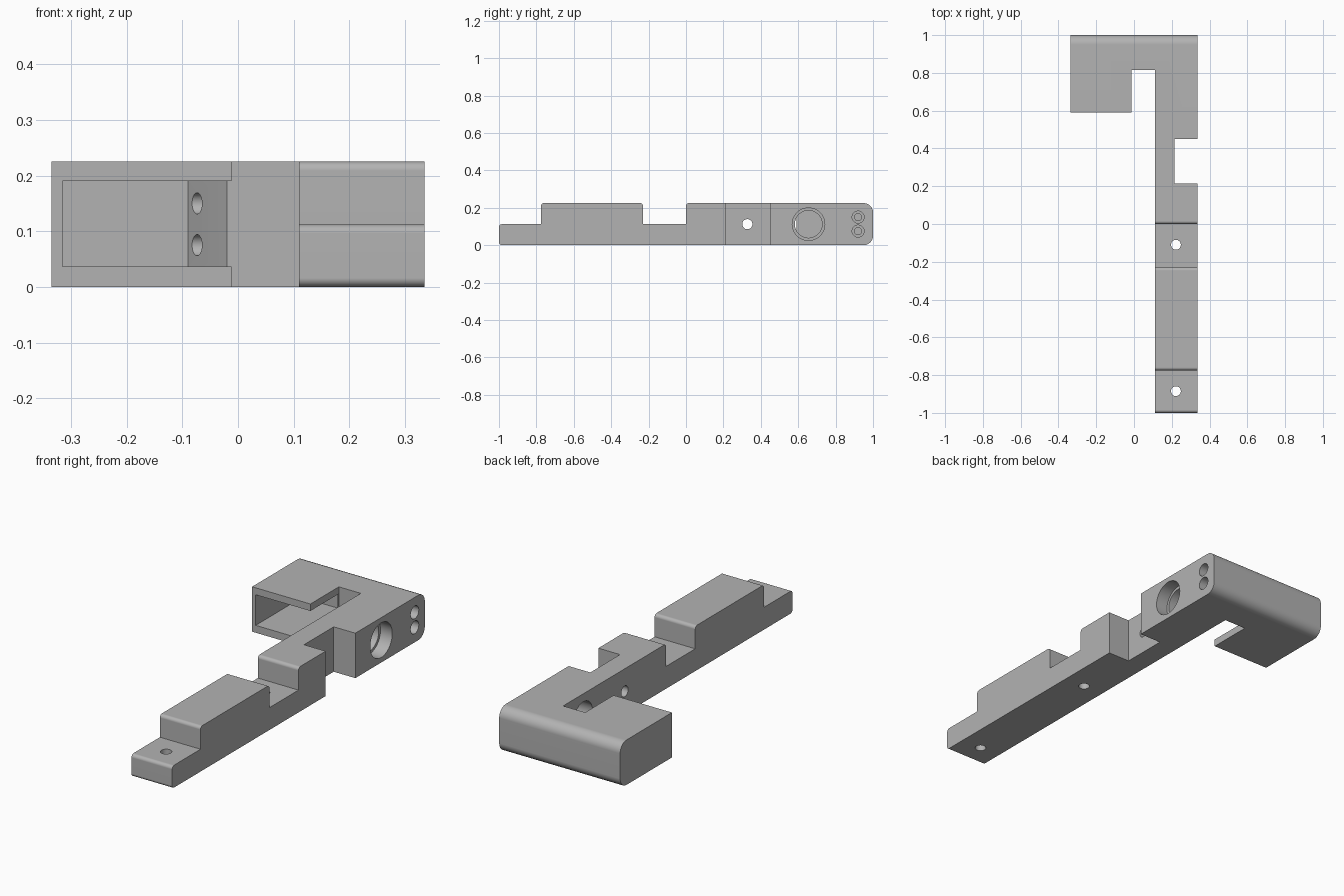
import bpy, bmesh, math
from mathutils import Vector

cube = bpy.data.objects.get("Cube")
if cube:
    bpy.data.objects.remove(cube, do_unlink=True)

grey = bpy.data.materials.new("plain grey")
grey.use_nodes = True
grey.diffuse_color = (0.45, 0.45, 0.45, 1)
grey.node_tree.nodes["Principled BSDF"].inputs["Base Color"].default_value = (0.45, 0.45, 0.45, 1)

W, H, MID = 0.335, 0.225, 0.112      # half width, full height, shelf height
ARM = 0.11                           # inner side of the arm
BOX = -0.012                         # open side of the box


def prism(name, outline, axis, lo, hi):
    """Extrude a closed 2D outline along x (outline is y,z) or z (outline is x,y)."""
    place = (lambda p, t: (t, *p)) if axis == "x" else (lambda p, t: (*p, t))
    bm = bmesh.new()
    base = bm.faces.new([bm.verts.new(place(p, lo)) for p in outline])
    moved = bmesh.ops.extrude_face_region(bm, geom=[base])["geom"]
    shift = Vector(place((0, 0), hi - lo))
    bmesh.ops.translate(bm, vec=shift, verts=[v for v in moved if isinstance(v, bmesh.types.BMVert)])
    bmesh.ops.recalc_face_normals(bm, faces=bm.faces)
    mesh = bpy.data.meshes.new(name)
    bm.to_mesh(mesh)
    bm.free()
    mesh.materials.append(grey)
    ob = bpy.data.objects.new(name, mesh)
    bpy.context.collection.objects.link(ob)
    return ob


def rounded(corners, steps=6):
    """Outline from (y, z, radius) right-angle corners."""
    pts = []
    for i, (a, b, r) in enumerate(corners):
        p = Vector((a, b))
        if r == 0:
            pts.append(p)
            continue
        u = (Vector(corners[i - 1][:2]) - p).normalized() * r
        v = (Vector(corners[(i + 1) % len(corners)][:2]) - p).normalized() * r
        for k in range(steps + 1):
            t = math.pi / 2 * k / steps
            pts.append(p + u * (1 - math.sin(t)) + v * (1 - math.cos(t)))
    return pts


def rect(a0, b0, a1, b1):
    return [(a0, b0), (a1, b0), (a1, b1), (a0, b1)]


def circle(a, b, r, n=40):
    return [(a + r * math.cos(2 * math.pi * k / n), b + r * math.sin(2 * math.pi * k / n)) for k in range(n)]


# Stepped side profile, extruded over the full width
S, L = 0.016, 0.05
bracket = prism("bracket_body", rounded([
    (-1, 0, S), (1, 0, L), (1, H, L), (0, H, S), (0, MID, 0), (-0.23, MID, 0),
    (-0.23, H, S), (-0.775, H, S), (-0.775, MID, 0), (-1, MID, S)]), "x", -W, W)

cutters = [
    # Plan shape: free space beside the arm, slot beside the box, notch in the arm
    prism("side_cut", rect(-1, -2, ARM, 0.59), "z", -1, 1),
    prism("slot_cut", rect(BOX, 0.5, ARM, 0.815), "z", -1, 1),
    prism("notch_cut", rect(0.215, 0.215, 1, 0.45), "z", -1, 1),
    # Box cavity, open to the front and to the slot
    prism("cavity_cut", [(-0.315, 0.5), (0.05, 0.5), (0.05, 0.814), (-0.02, 0.814),
                         (-0.05, 0.87), (-0.09, 0.955), (-0.315, 0.955)], "z", 0.037, 0.19),
    # Crosswise holes: bolt hole and stepped large hole
    prism("bolt_cut", circle(0.328, MID, 0.027), "x", 0.05, 0.3),
    prism("large_hole_cut", circle(0.655, MID, 0.073), "x", 0.05, 0.3),
    prism("large_bore_cut", circle(0.655, MID, 0.087), "x", 0.27, 0.4),
]
# Stepped screw holes at the rear
for z in (0.075, 0.15):
    cutters.append(prism("screw_cut", circle(0.92, z, 0.019), "x", -0.12, 0.3))
    cutters.append(prism("screw_bore_cut", circle(0.92, z, 0.032), "x", 0.27, 0.4))
# Upright mounting holes in the shelves
for y in (-0.885, -0.11):
    cutters.append(prism("mount_cut", circle(0.222, y, 0.026), "z", -1, 1))

bpy.ops.object.select_all(action="DESELECT")
bpy.context.view_layer.objects.active = bracket
bracket.select_set(True)
for c in cutters:
    c.hide_render = True
    mod = bracket.modifiers.new("cut", "BOOLEAN")
    mod.operation, mod.solver, mod.object = "DIFFERENCE", "EXACT", c
    bpy.ops.object.modifier_apply(modifier=mod.name)
    bpy.data.objects.remove(c, do_unlink=True)

# Smooth fillets and holes, flat faces kept flat
bpy.ops.object.shade_smooth_by_angle(angle=math.radians(30))
weighted = bracket.modifiers.new("flat_faces", "WEIGHTED_NORMAL")
weighted.keep_sharp = True
